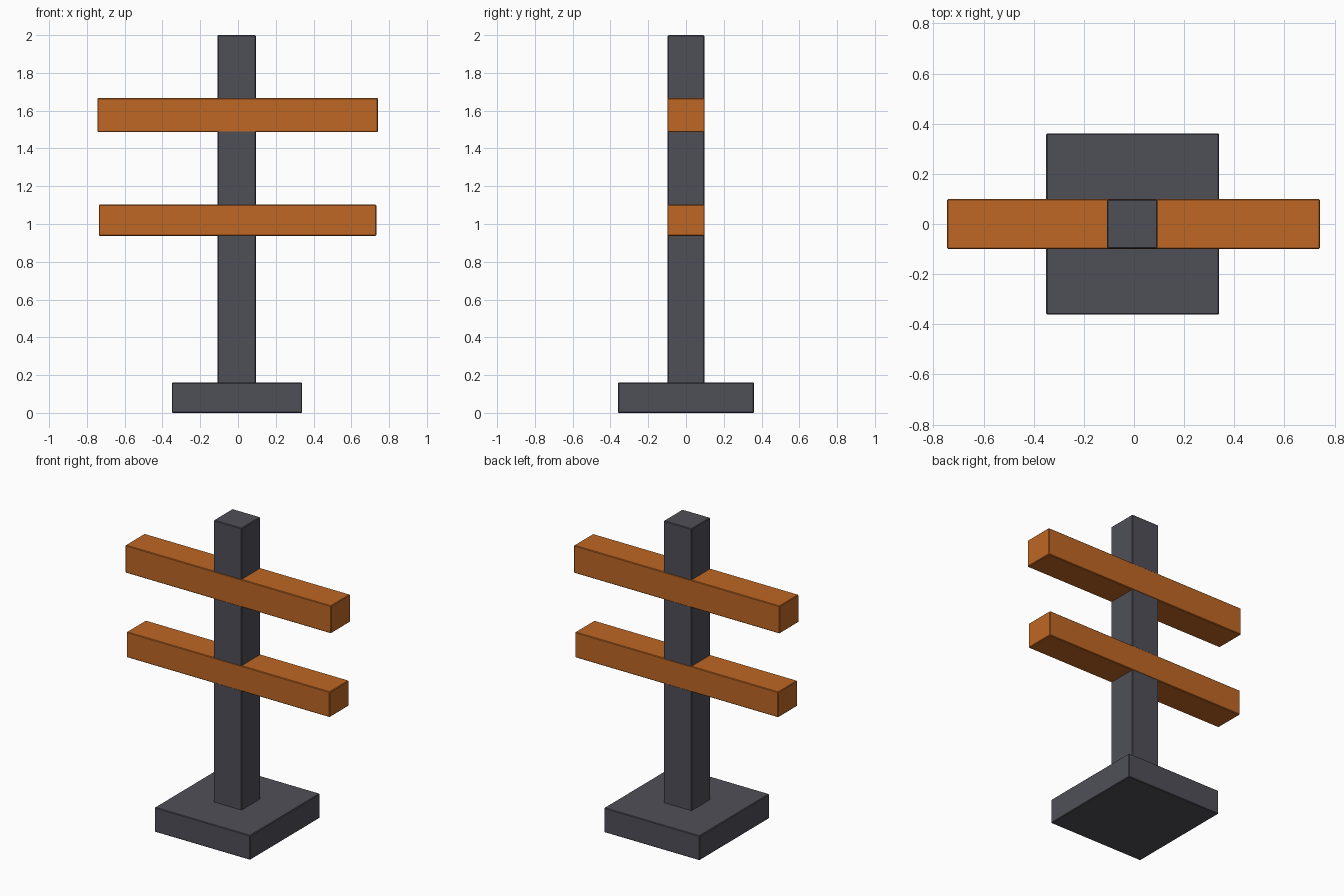
import bpy

if "Cube" in bpy.data.objects:
    bpy.data.objects.remove(bpy.data.objects["Cube"])


def material(name, color):
    m = bpy.data.materials.new(name)
    m.diffuse_color = (*color, 1.0)
    m.use_nodes = True
    m.node_tree.nodes["Principled BSDF"].inputs["Base Color"].default_value = m.diffuse_color
    return m


charcoal = material("charcoal", (0.078, 0.078, 0.097))
orange = material("burnt orange", (0.52, 0.135, 0.017))


def box(name, x, y, z, mat):
    """Box spanning the given (min, max) ranges, with slightly softened edges."""
    spans = (x, y, z)
    bpy.ops.mesh.primitive_cube_add(size=1, location=[(a + b) / 2 for a, b in spans])
    ob = bpy.context.object
    ob.name = name
    ob.scale = [b - a for a, b in spans]
    bpy.ops.object.transform_apply(location=False, rotation=False, scale=True)
    ob.data.materials.append(mat)
    bevel = ob.modifiers.new("soft edges", 'BEVEL')
    bevel.width = 0.004
    bevel.segments = 1
    return ob


# Base slab and upright post
box("base", (-0.35, 0.34), (-0.36, 0.36), (0.0, 0.16), charcoal)
box("post", (-0.108, 0.094), (-0.097, 0.097), (0.15, 2.0), charcoal)

# Crossbars, passing through the post and just proud of it
box("upper_crossbar", (-0.745, 0.741), (-0.099, 0.099), (1.487, 1.667), orange)
box("lower_crossbar", (-0.736, 0.732), (-0.099, 0.099), (0.937, 1.103), orange)
